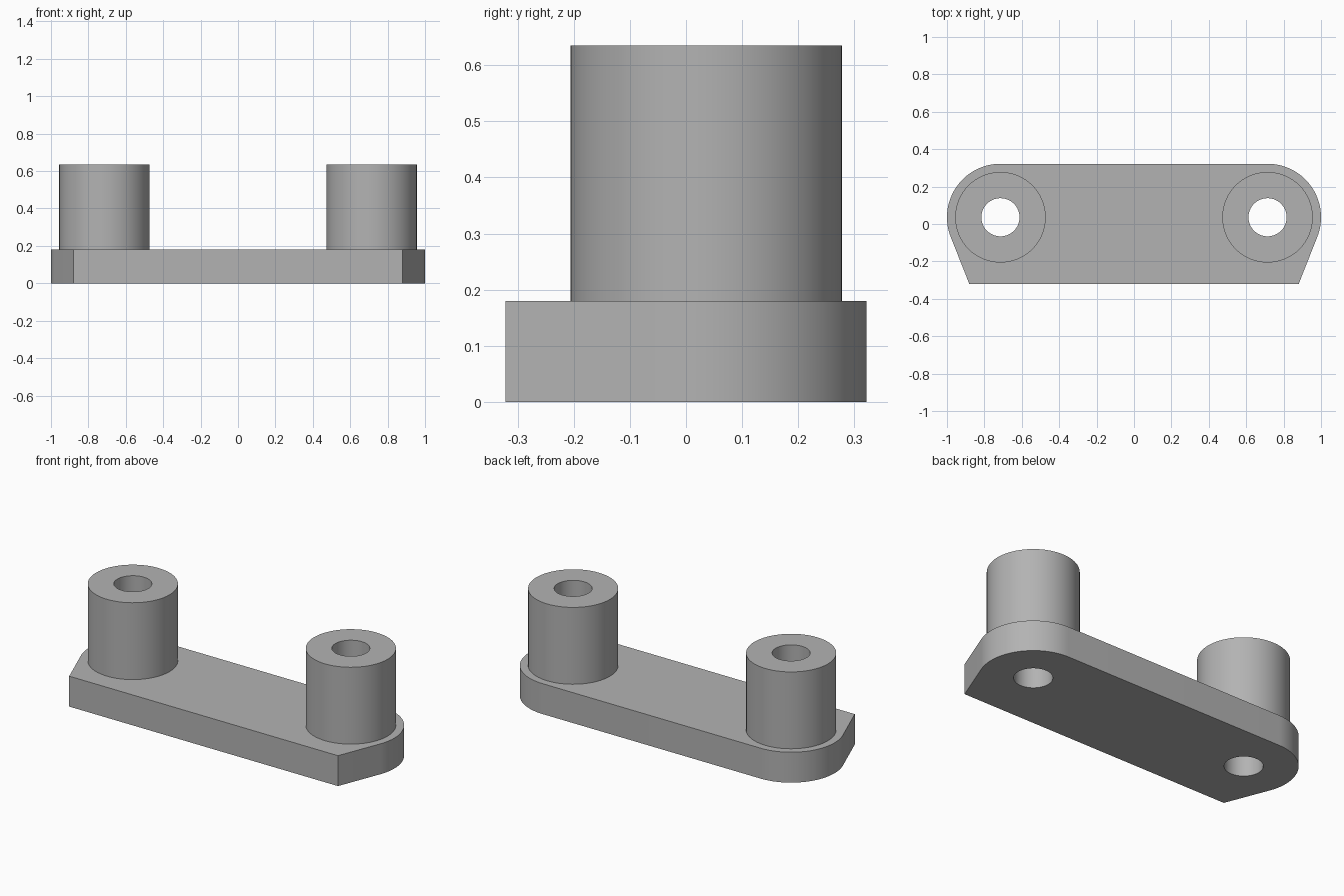
import bpy
import bmesh
from math import cos, sin, pi, radians, acos, atan2, hypot

if "Cube" in bpy.data.objects:
    bpy.data.objects.remove(bpy.data.objects["Cube"], do_unlink=True)

POST_X, POST_Y = 0.714, 0.036
END_R, POST_R, BORE_R = 0.286, 0.242, 0.102
PLATE_TOP, POST_TOP = 0.18, 0.635
FRONT_X, FRONT_Y = 0.88, -0.322
SIDES = 64

grey = bpy.data.materials.new("plain_grey")
grey.use_nodes = True
colour = (0.45, 0.45, 0.45, 1)
grey.diffuse_color = colour
grey.node_tree.nodes["Principled BSDF"].inputs["Base Color"].default_value = colour


def arc(cx, cy, r, start, end, count):
    """Points along an arc, both ends included."""
    angles = [start + (end - start) * i / count for i in range(count + 1)]
    return [(cx + r * cos(a), cy + r * sin(a)) for a in angles]


def circle(cx, cy, r):
    return arc(cx, cy, r, 0, 2 * pi, SIDES)[:-1]


def extruded(name, loops, bottom, top):
    """Solid from an outline and its hole loops."""
    bm = bmesh.new()
    edges = []
    for loop in loops:
        verts = [bm.verts.new((x, y, bottom)) for x, y in loop]
        edges += [bm.edges.new((v, verts[i - 1])) for i, v in enumerate(verts)]
    bmesh.ops.triangle_fill(bm, use_beauty=True, use_dissolve=False, edges=edges)
    result = bmesh.ops.extrude_face_region(bm, geom=bm.faces[:], use_keep_orig=True)
    moved = [g for g in result["geom"] if isinstance(g, bmesh.types.BMVert)]
    bmesh.ops.translate(bm, vec=(0, 0, top - bottom), verts=moved)
    bmesh.ops.recalc_face_normals(bm, faces=bm.faces[:])
    mesh = bpy.data.meshes.new(name)
    bm.to_mesh(mesh)
    bm.free()
    mesh.materials.append(grey)
    obj = bpy.data.objects.new(name, mesh)
    bpy.context.collection.objects.link(obj)
    bpy.ops.object.select_all(action="DESELECT")
    obj.select_set(True)
    bpy.context.view_layer.objects.active = obj
    bpy.ops.object.shade_smooth_by_angle(angle=radians(20))
    return obj


# Base plate: rounded back corners running tangentially into the tapered front
dx, dy = FRONT_X - POST_X, FRONT_Y - POST_Y
tangent = atan2(dy, dx) + acos(END_R / hypot(dx, dy))
half = [(FRONT_X, FRONT_Y)] + arc(POST_X, POST_Y, END_R, tangent, pi / 2, 32)
outline = half + [(-x, y) for x, y in reversed(half)]
bores = [circle(side * POST_X, POST_Y, BORE_R) for side in (1, -1)]
extruded("base_plate", [outline] + bores, 0, PLATE_TOP)

# Hollow posts
for name, side in (("left_post", 1), ("right_post", -1)):
    cx = side * POST_X
    rings = [circle(cx, POST_Y, POST_R), circle(cx, POST_Y, BORE_R)]
    extruded(name, rings, PLATE_TOP, POST_TOP)
